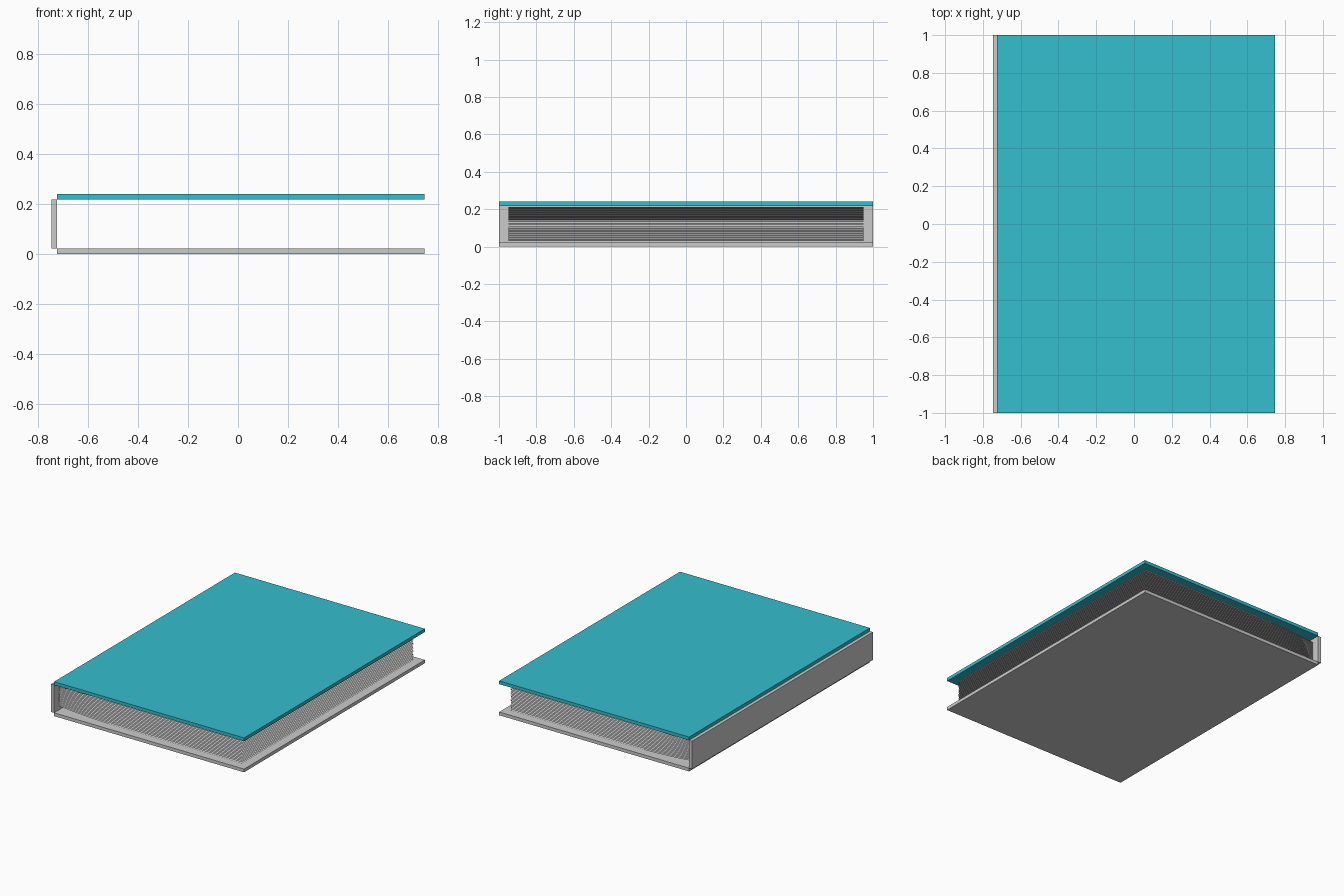
import bpy

if "Cube" in bpy.data.objects:
    bpy.data.objects.remove(bpy.data.objects["Cube"])

T = 0.023                      # board thickness
X0, X1 = -0.747, 0.747         # overall width
H = 0.241                      # overall height


def box(name, lo, hi):
    bpy.ops.mesh.primitive_cube_add(size=1)
    ob = bpy.context.object
    ob.name = name
    for v in ob.data.vertices:
        v.co = [lo[i] if v.co[i] < 0 else hi[i] for i in range(3)]
    return ob


# Boards and spine
box("bottom_cover", (X0 + T, -1, 0), (X1, 1, T))
top = box("top_cover", (X0 + T, -1, H - T), (X1, 1, H))
box("spine", (X0, -1, T), (X0 + T, 1, H - T))

teal = bpy.data.materials.new("teal_cover")
teal.diffuse_color = (0.035, 0.52, 0.61, 1)
teal.use_nodes = True
teal.node_tree.nodes["Principled BSDF"].inputs["Base Color"].default_value = teal.diffuse_color
top.data.materials.append(teal)

# Pages: thin sheets, flat at the open side, gathered slightly towards the spine
PAGES, SEGS = 20, 5
MID = H / 2
LEFT, BEND, RIGHT = X0 + T, -0.25, 0.695
xs = [LEFT + (BEND - LEFT) * i / SEGS for i in range(SEGS + 1)] + [RIGHT]
verts, faces = [], []
for p in range(PAGES):
    z = T + 0.006 + (H - 2 * T - 0.012) * p / (PAGES - 1)
    for i, x in enumerate(xs):
        t = max(0.0, (BEND - x) / (BEND - LEFT))
        zz = MID + (z - MID) * (1 - 0.25 * t * t)
        verts += [(x, -0.95, zz), (x, 0.95, zz)]
        if i:
            n = len(verts)
            faces.append((n - 4, n - 2, n - 1, n - 3))
mesh = bpy.data.meshes.new("pages")
mesh.from_pydata(verts, [], faces)
bpy.context.collection.objects.link(bpy.data.objects.new("pages", mesh))
